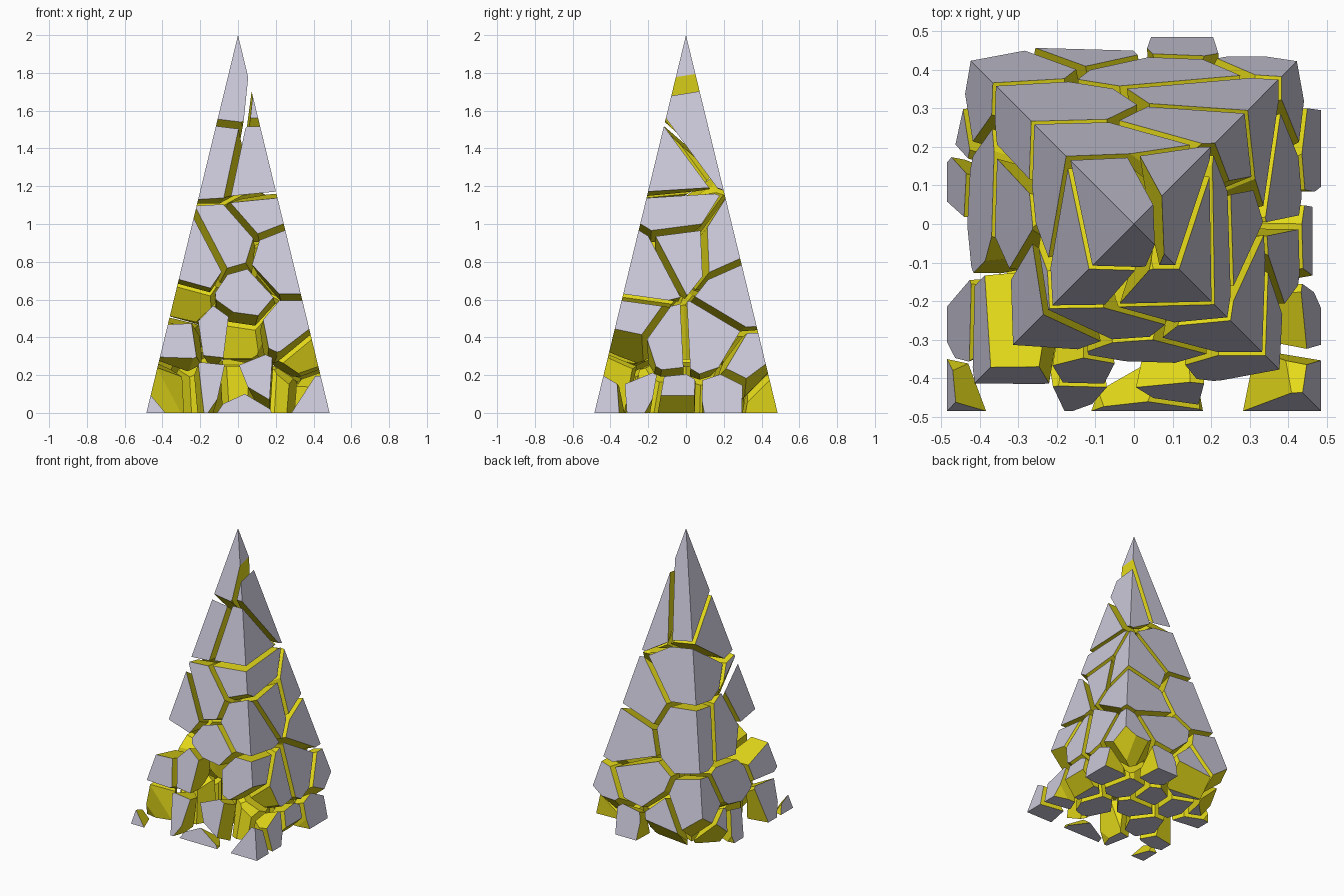
import bpy, bmesh
from mathutils import Vector

if "Cube" in bpy.data.objects:
    bpy.data.objects.remove(bpy.data.objects["Cube"])

HALF, HEIGHT = 0.485, 2.0

# Cell centres: pieces kept, top to bottom
UPPER = [(-.06, .09, 1.47), (-.08, -.03, 1.336), (.11, .1, 1.45), (.11, -.09, 1.31),
         (-.05, -.14, .85), (.14, -.07, 1.0), (.12, .16, .85), (-.13, .17, 1.07),
         (-.24, -.22, .77), (.03, -.24, .59), (.24, -.22, .78), (.2, -.05, .86),
         (.2, .28, .6), (-.17, .22, .72), (-.24, 0, .68)]
LOWER = [(.24, -.27, .42), (-.29, -.30, .37), (-.12, -.32, .4), (.33, -.1, .32),
         (.33, .1, .33), (.3, .29, .21), (.1, .32, .33), (-.32, .05, .29),
         (-.3, .3, .2), (0, 0, .43)]
BASE = [(-.15, -.39, .13), (.1, -.39, .15), (.39, -.42, .08), (.02, -.45, .03),
        (-.45, -.46, .02), (-.41, -.27, .1), (-.43, .1, .08), (.43, .2, .06),
        (.42, -.07, .07), (.15, .45, .05), (.42, -.24, .1), (-.38, .22, .1),
        (-.12, .38, .1), (0, .17, .1), (-.2, -.15, .1), (.2, -.15, .1),
        (.2, .15, .1), (-.2, .18, .1), (0, 0, .1)]
# Cells that have broken away
MISSING = [(0, -.3, .38), (-.3, -.25, .56), (.29, -.40, .14), (-.3, -.42, .12),
           (-.02, -.38, .1), (.42, .43, .05), (-.11, .46, .03), (.31, .46, .04),
           (-.45, -.06, .05), (-.44, .43, .05), (0, -.25, .12), (.37, -.31, .26),
           (-.46, .3, .03), (.47, -.07, .02), (-.37, -.43, .08)]


def material(name, color):
    m = bpy.data.materials.new(name)
    m.diffuse_color = color
    m.use_nodes = True
    m.node_tree.nodes["Principled BSDF"].inputs["Base Color"].default_value = m.diffuse_color
    return m


SHELL = material("outer_stone", (.60, .58, .69, 1))
CORE = material("broken_inside", (.78, .70, .01, 1))


def pyramid():
    bm = bmesh.new()
    ring = [bm.verts.new((x * HALF, y * HALF, 0))
            for x, y in ((-1, -1), (1, -1), (1, 1), (-1, 1))]
    tip = bm.verts.new((0, 0, HEIGHT))
    bm.faces.new(ring[::-1])
    for i in range(4):
        bm.faces.new((ring[i], ring[(i + 1) % 4], tip))
    return bm


def cut(bm, point, normal):
    """Remove everything beyond the plane and cap the opening."""
    if all((v.co - point).dot(normal) < 0 for v in bm.verts):
        return
    bmesh.ops.bisect_plane(bm, geom=bm.verts[:] + bm.edges[:] + bm.faces[:],
                           dist=1e-6, plane_co=point, plane_no=normal,
                           clear_outer=True)
    edges = [e for e in bm.edges if e.is_boundary]
    if edges:
        for f in bmesh.ops.holes_fill(bm, edges=edges, sides=0)["faces"]:
            f.material_index = 1


def shard(name, seed, others, gap):
    bm = pyramid()
    for other in others:
        d = other - seed
        if d.length < 1e-6:
            continue
        n = d.normalized()
        cut(bm, (seed + other) / 2 - n * gap, n)
        if not bm.faces:
            break
    if bm.faces:
        bmesh.ops.recalc_face_normals(bm, faces=bm.faces[:])
        mesh = bpy.data.meshes.new(name)
        bm.to_mesh(mesh)
        mesh.materials.append(SHELL)
        mesh.materials.append(CORE)
        bpy.context.collection.objects.link(bpy.data.objects.new(name, mesh))
    bm.free()


# Fracture the spire, with wider gaps toward the ground
cells = [Vector(c) for c in UPPER + LOWER + BASE + MISSING]
for label, group, gap in (("upper_shard", UPPER, .017), ("lower_shard", LOWER, .018),
                          ("base_shard", BASE, .02)):
    for i, c in enumerate(group, 1):
        shard(f"{label}_{i:02d}", Vector(c), cells, gap)
